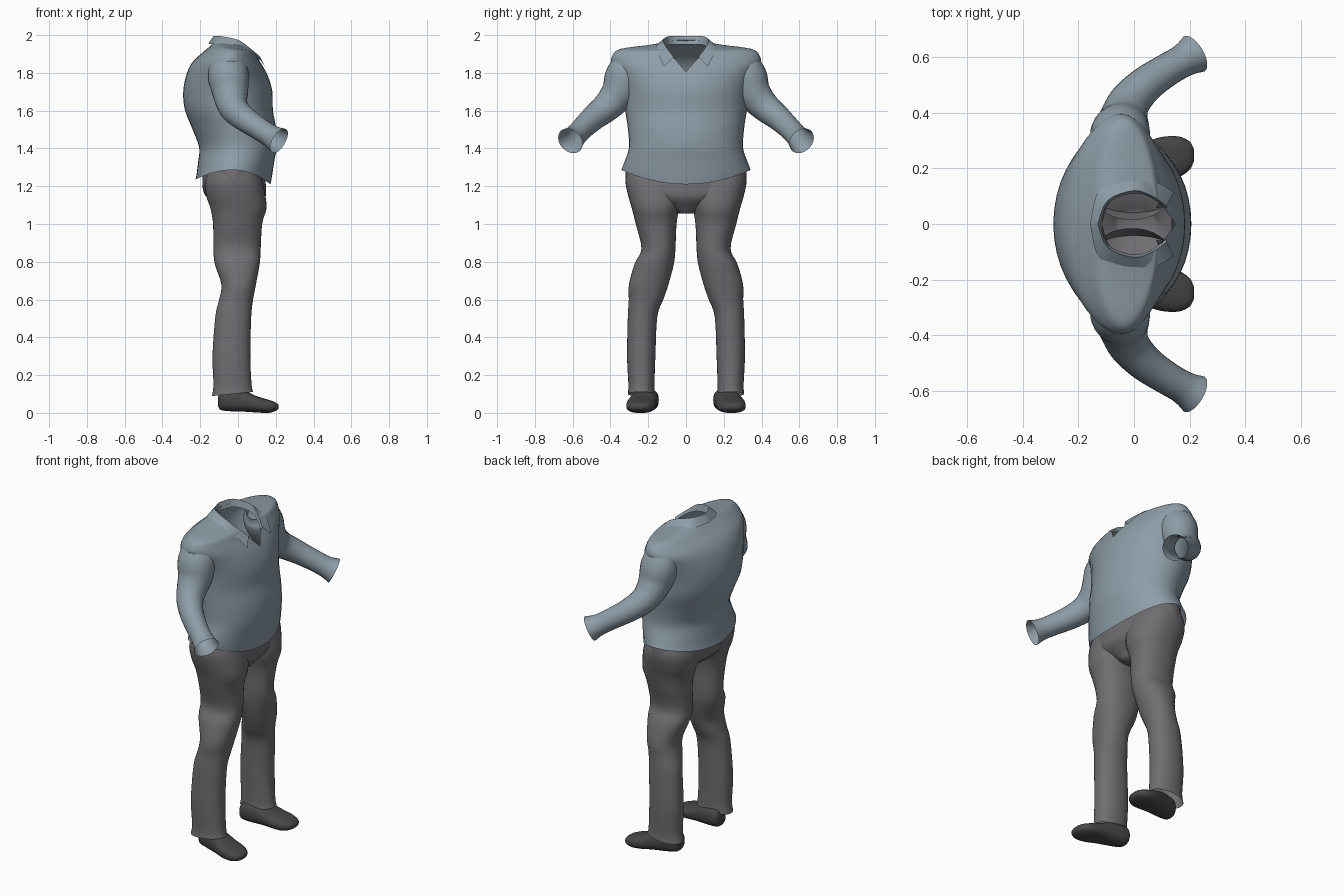
import bpy, bmesh, math
from mathutils import Vector

cube = bpy.data.objects.get("Cube")
if cube:
    bpy.data.objects.remove(cube, do_unlink=True)


def material(name, rgb):
    m = bpy.data.materials.new(name)
    m.use_nodes = True
    m.diffuse_color = (*rgb, 1)
    m.node_tree.nodes["Principled BSDF"].inputs["Base Color"].default_value = (*rgb, 1)
    return m


SHIRT = material("blue grey cloth", (0.27, 0.335, 0.385))
TROUSER = material("warm grey cloth", (0.165, 0.155, 0.168))
SHOE = material("dark grey leather", (0.065, 0.062, 0.065))


def smooth_rows(rows, steps=4):
    """Catmull-Rom interpolation through rows of numbers."""
    out = []
    for i in range(len(rows) - 1):
        a, b = rows[max(i - 1, 0)], rows[i]
        c, d = rows[i + 1], rows[min(i + 2, len(rows) - 1)]
        for s in range(steps):
            t = s / steps
            out.append([q + 0.5 * t * (r - p + t * (2 * p - 5 * q + 4 * r - u
                        + t * (3 * (q - r) + u - p)))
                        for p, q, r, u in zip(a, b, c, d)])
    return out + [list(rows[-1])]


def finish(bm, name, mat):
    bmesh.ops.recalc_face_normals(bm, faces=bm.faces)
    mesh = bpy.data.meshes.new(name)
    bm.to_mesh(mesh)
    bm.free()
    mesh.materials.append(mat)
    ob = bpy.data.objects.new(name, mesh)
    bpy.context.collection.objects.link(ob)
    bpy.ops.object.select_all(action='DESELECT')
    ob.select_set(True)
    bpy.context.view_layer.objects.active = ob
    bpy.ops.object.shade_smooth_by_angle(angle=math.radians(50))
    return ob


def bridge(rings, closed=True, cap_start=False, cap_end=False):
    bm = bmesh.new()
    vs = [[bm.verts.new(p) for p in ring] for ring in rings]
    n = len(vs[0])
    for a, b in zip(vs, vs[1:]):
        for i in range(n if closed else n - 1):
            j = (i + 1) % n
            bm.faces.new((a[i], a[j], b[j], b[i]))
    if cap_start:
        bm.faces.new(vs[0])
    if cap_end:
        bm.faces.new(vs[-1])
    return bm


def cut_away(bm, rule):
    """Delete the faces whose centre meets a rule."""
    bmesh.ops.delete(bm, geom=[f for f in bm.faces if rule(f.calc_center_median())],
                     context='FACES')


def section(row, along="z", power=2.2, n=40):
    """Superellipse ring: position, min/max of two axes, tilt."""
    pos, a0, a1, b0, b1, tilt = row
    ring = []
    for i in range(n):
        t = 2 * math.pi * i / n
        c, s = math.cos(t), math.sin(t)
        u = math.copysign(abs(c) ** (2 / power), c) * (a1 - a0) / 2
        v = math.copysign(abs(s) ** (2 / power), s) * (b1 - b0) / 2
        a, b = (a0 + a1) / 2 + u, (b0 + b1) / 2 + v
        ring.append((a, b, pos - tilt * u) if along == "z" else (pos, a, b))
    return ring


def loft(rows, along="z", power=2.2, **caps):
    return bridge([section(r, along, power) for r in smooth_rows(rows)], **caps)


# Shirt body: height, back, front, half width, tilt
body = [(1.285, -.225, .172, .343, 0), (1.32, -.215, .185, .33, 0), (1.40, -.205, .205, .303, 0),
        (1.50, -.24, .203, .307, 0), (1.60, -.28, .185, .322, 0), (1.70, -.29, .182, .332, 0),
        (1.79, -.27, .16, .362, .05), (1.85, -.235, .132, .395, .08),
        (1.895, -.185, .105, .388, .1), (1.925, -.15, .09, .35, .12),
        (1.938, -.13, .088, .23, .18), (1.95, -.115, .085, .12, .25)]
bm = loft([(z, b, f, -w, w, t) for z, b, f, w, t in body], power=2.0)
# Hem dips at the front and back
for v in bm.verts:
    if v.co.z < 1.35:
        side = min(1, abs(v.co.y) / 0.34)
        drop = 0.075 if v.co.x > 0 else 0.05
        v.co.z -= drop * (1 - side ** 2) * (1.35 - v.co.z) / 0.065
# Open V neck
for s in (-1, 1):
    bmesh.ops.bisect_plane(bm, geom=bm.verts[:] + bm.edges[:] + bm.faces[:],
                           plane_co=(0, 0, 1.805), plane_no=(0, s, -0.85))
cut_away(bm, lambda c: c.x > 0 and abs(c.y) < 0.85 * (c.z - 1.805))
finish(bm, "shirt_body", SHIRT)

# Collar: stand, fold and outer edge, mirrored about the centre
stand = [(-.115, 0, 1.95), (-.085, .08, 1.95), (0, .11, 1.935), (.06, .095, 1.91), (.115, .055, 1.868)]
fold = [(-.13, 0, 1.995), (-.095, .085, 1.995), (0, .12, 1.975), (.065, .1, 1.93), (.118, .065, 1.885)]
edge = [(-.158, 0, 1.952), (-.122, .125, 1.953), (0, .155, 1.946), (.088, .147, 1.9), (.143, .115, 1.835)]


def both_sides(points):
    half = smooth_rows(points)
    return [(x, -y, z) for x, y, z in reversed(half[1:])] + half


finish(bridge([both_sides(p) for p in (stand, fold, edge)], closed=False), "collar", SHIRT)

# Sleeves: x, y, z, radius along the arm
arm = [(-.055, .25, 1.88, .06), (-.055, .285, 1.845, .095), (-.05, .32, 1.78, .108),
       (-.042, .35, 1.705, .097), (-.035, .39, 1.65, .085), (-.015, .44, 1.602, .075),
       (.04, .50, 1.553, .066), (.112, .55, 1.505, .06), (.175, .587, 1.465, .06),
       (.217, .612, 1.44, .073)]


def sleeve(side):
    rows = smooth_rows(arm)
    pts = [Vector((x, y * side, z)) for x, y, z, r in rows]
    rings = []
    for i, p in enumerate(pts):
        d = pts[min(i + 1, len(pts) - 1)] - pts[max(i - 1, 0)]
        q = d.to_track_quat('Z', 'Y')
        r = rows[i][3]
        rings.append([p + q @ Vector((r * math.cos(k * math.pi / 12), r * math.sin(k * math.pi / 12), 0))
                      for k in range(24)])
    return bridge(rings)


# Trouser leg: height, back, front, inner, outer, tilt
leg = [(1.31, -.14, .1, .0, .30, 0), (1.23, -.172, .128, .0, .32, 0),
       (1.15, -.168, .145, .01, .306, 0),
       (1.08, -.145, .15, .035, .286, 0), (1.0, -.132, .128, .05, .266, 0),
       (.87, -.13, .12, .056, .236, 0), (.79, -.123, .115, .064, .272, 0),
       (.68, -.088, .095, .093, .302, 0), (.6, -.1, .08, .12, .303, 0),
       (.51, -.12, .07, .152, .308, 0), (.3, -.135, .065, .162, .312, 0),
       (.15, -.13, .072, .167, .305, 0), (.1, -.138, .08, .165, .308, -.1)]

# Shoe: distance forward, inner, outer, bottom, top
shoe = [(-.105, .17, .22, .035, .085, 0), (-.09, .147, .25, .015, .12, 0),
        (-.03, .145, .272, .008, .128, 0), (.04, .152, .295, .006, .115, 0),
        (.1, .158, .313, .002, .088, 0), (.16, .168, .315, 0, .07, 0),
        (.2, .195, .297, .01, .055, 0), (.215, .225, .27, .022, .042, 0)]


def mirrored(rows, side, first, second):
    out = []
    for row in rows:
        row = list(row)
        row[first], row[second] = sorted((row[first] * side, row[second] * side))
        out.append(row)
    return out


for side, label in ((1, "left"), (-1, "right")):
    finish(sleeve(side), label + "_sleeve", SHIRT)
    bm = loft(mirrored(leg, side, 3, 4))
    cut_away(bm, lambda c: c.z > 1.13 and abs(c.y) < 0.06)  # open between the legs
    finish(bm, label + "_trouser_leg", TROUSER)
    finish(loft(mirrored(shoe, side, 1, 2), "x", 2.5, cap_start=True, cap_end=True),
           label + "_shoe", SHOE)

# Trouser seat joining the legs
seat = [(1.32, -.185, .135, .315), (1.2, -.188, .148, .318), (1.14, -.165, .145, .26),
        (1.09, -.1, .11, .11), (1.055, -.06, .08, .045)]
finish(loft([(z, b, f, -w, w, 0) for z, b, f, w in seat], power=2.05, cap_end=True),
       "trouser_seat", TROUSER)
